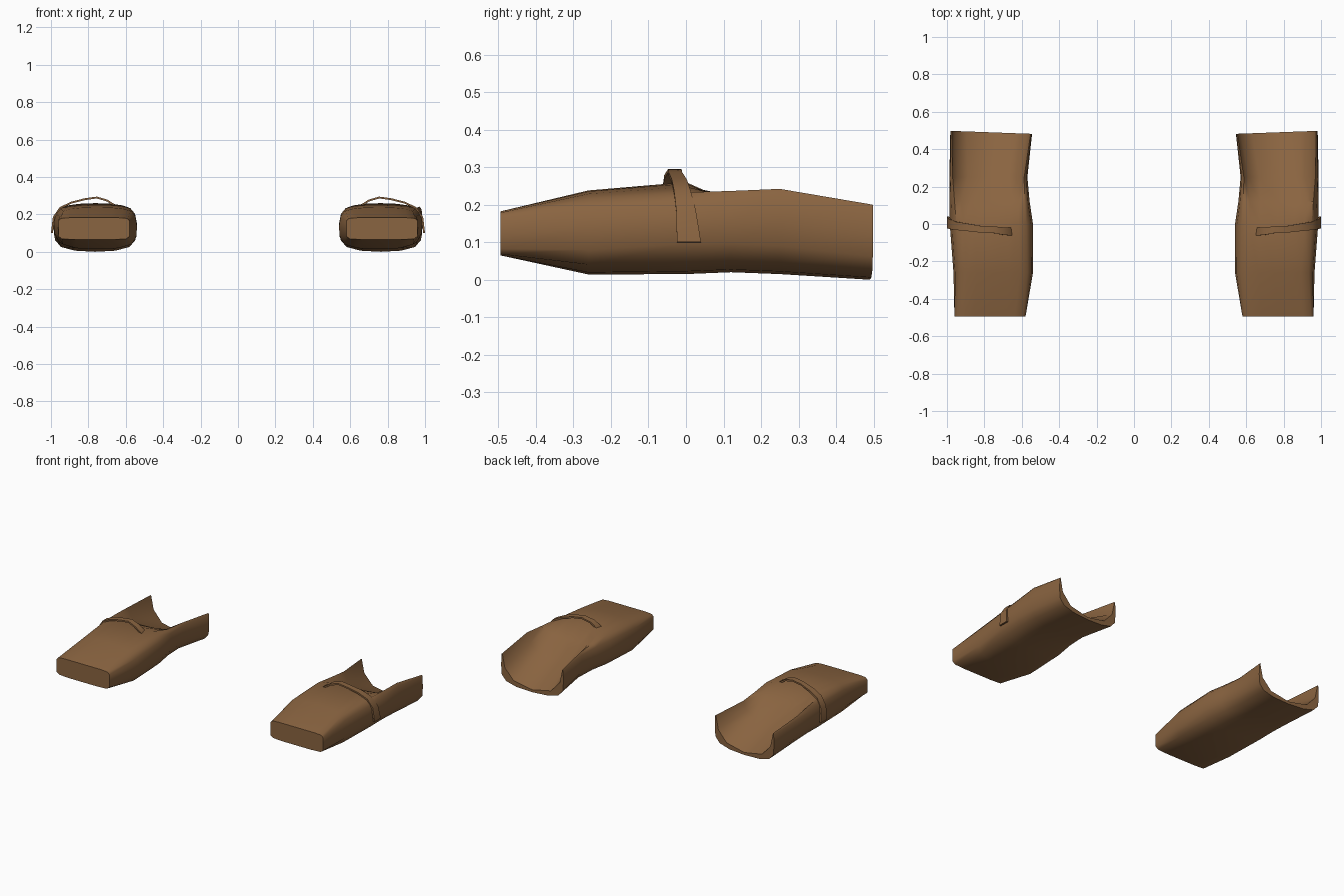
import bpy, bmesh, math
from mathutils import Vector

if "Cube" in bpy.data.objects:
    bpy.data.objects.remove(bpy.data.objects["Cube"])

brown = bpy.data.materials.new("leather_brown")
brown.diffuse_color = (0.255, 0.128, 0.052, 1)
brown.use_nodes = True
brown.node_tree.nodes["Principled BSDF"].inputs["Base Color"].default_value = brown.diffuse_color

# half cross-section from bottom centre to top centre: closed form, scooped form, boxy toe
CLOSED = [(0, 0), (.55, .03), (.86, .14), (.98, .33), (1, .55), (.95, .77), (.84, .89), (.66, .95), (.4, .985), (0, 1)]
SCOOP = [(0, 0), (.50, .03), (.84, .13), (.98, .31), (1, .60), (.99, .97), (.965, 1), (.88, .55), (.60, .21), (0, .08)]
BOX = [(0, 0), (.5, 0), (.9, .03), (1, .15), (1, .5), (1, .85), (.93, .97), (.7, 1), (.45, 1), (0, 1)]
RIM = (4, 5, 6, 7)

# y, inner x, outer x, bottom z, top z, scoop amount, boxiness
STATIONS = [(-.495, .58, .96, .065, .182, 0, 1),
            (-.26, .54, .965, .014, .238, 0, .2),
            (0, .54, .985, .015, .26, 0, 0),
            (.12, .558, .987, .02, .256, .25, 0),
            (.25, .57, .987, .015, .252, .62, 0),
            (.49, .545, .982, .0, .20, 1, 0)]


def finish(bm, name):
    bmesh.ops.recalc_face_normals(bm, faces=bm.faces)
    me = bpy.data.meshes.new(name)
    bm.to_mesh(me)
    bm.free()
    ob = bpy.data.objects.new(name, me)
    bpy.context.collection.objects.link(ob)
    me.materials.append(brown)
    bpy.ops.object.select_all(action='DESELECT')
    ob.select_set(True)
    bpy.context.view_layer.objects.active = ob
    bpy.ops.object.shade_smooth_by_angle(angle=math.radians(50))


def skin(bm, rings):
    n = len(rings[0])
    for r, s in zip(rings, rings[1:]):
        for i in range(n):
            j = (i + 1) % n
            bm.faces.new((r[i], r[j], s[j], s[i]))


def shoe(side, name):
    bm = bmesh.new()
    rings = []
    for y, xa, xb, zb, zt, d, b in STATIONS:
        half = [[c[k] + (s[k] - c[k]) * d + (f[k] - c[k]) * b for k in (0, 1)]
                for c, s, f in zip(CLOSED, SCOOP, BOX)]
        prof = [(u, v, k) for k, (u, v) in enumerate(half)]
        prof += [(-u, v, k) for u, v, k in reversed(prof[1:-1])]
        ring = []
        for u, v, k in prof:
            z = zb + v * (zt - zb)
            # side rims sag halfway to the heel, except the right shoe's outer rim
            if k in RIM and .1 < y < .4 and not (side > 0 and u > 0):
                z -= (.03 if y > .2 else .012) * v
            x = (xa + xb) / 2 + u * (xb - xa) / 2
            skew = .008 * u if y > .4 else 0      # heel edge slants
            ring.append(bm.verts.new((side * x, y + skew, z)))
        rings.append(ring)
    skin(bm, rings)
    bm.faces.new(rings[0])                        # toe panel
    e, n = rings[-1], len(rings[-1])
    for i in range(4):                            # heel edge between sole and scoop
        for sgn in (1, -1):
            vs = [e[(sgn * k) % n] for k in (i, i + 1, 8 - i, 9 - i)]
            bm.faces.new(vs)
    bm.faces.ensure_lookup_table()
    finish(bm, name)


# strap path over the instep: x, y, z, half width
STRAP = [(.64, -.035, .215, .016), (.655, -.04, .245, .022), (.70, -.038, .274, .02),
         (.755, -.03, .290, .018), (.82, -.028, .281, .018), (.89, -.018, .263, .02),
         (.95, -.01, .235, .022), (.985, .0, .185, .026), (.995, .008, .10, .032)]


def strap(side, name):
    bm = bmesh.new()
    rows = []
    for i, (x, y, z, w) in enumerate(STRAP):
        a, b = STRAP[max(i - 1, 0)], STRAP[min(i + 1, len(STRAP) - 1)]
        t = Vector((b[0] - a[0], 0, b[2] - a[2])).normalized()
        nrm = Vector((-t.z, 0, t.x)) * .005
        row = []
        for dy, h in ((-w, -1), (w, -1), (w, 1), (-w, 1)):
            p = Vector((x, y + dy, z)) + nrm * h
            row.append(bm.verts.new((side * p.x, p.y, p.z)))
        rows.append(row)
    skin(bm, rows)
    bm.faces.new(rows[0])
    bm.faces.new(rows[-1])
    finish(bm, name)


for side, label in ((1, "right"), (-1, "left")):
    shoe(side, label + "_shoe")
    strap(side, label + "_strap")
